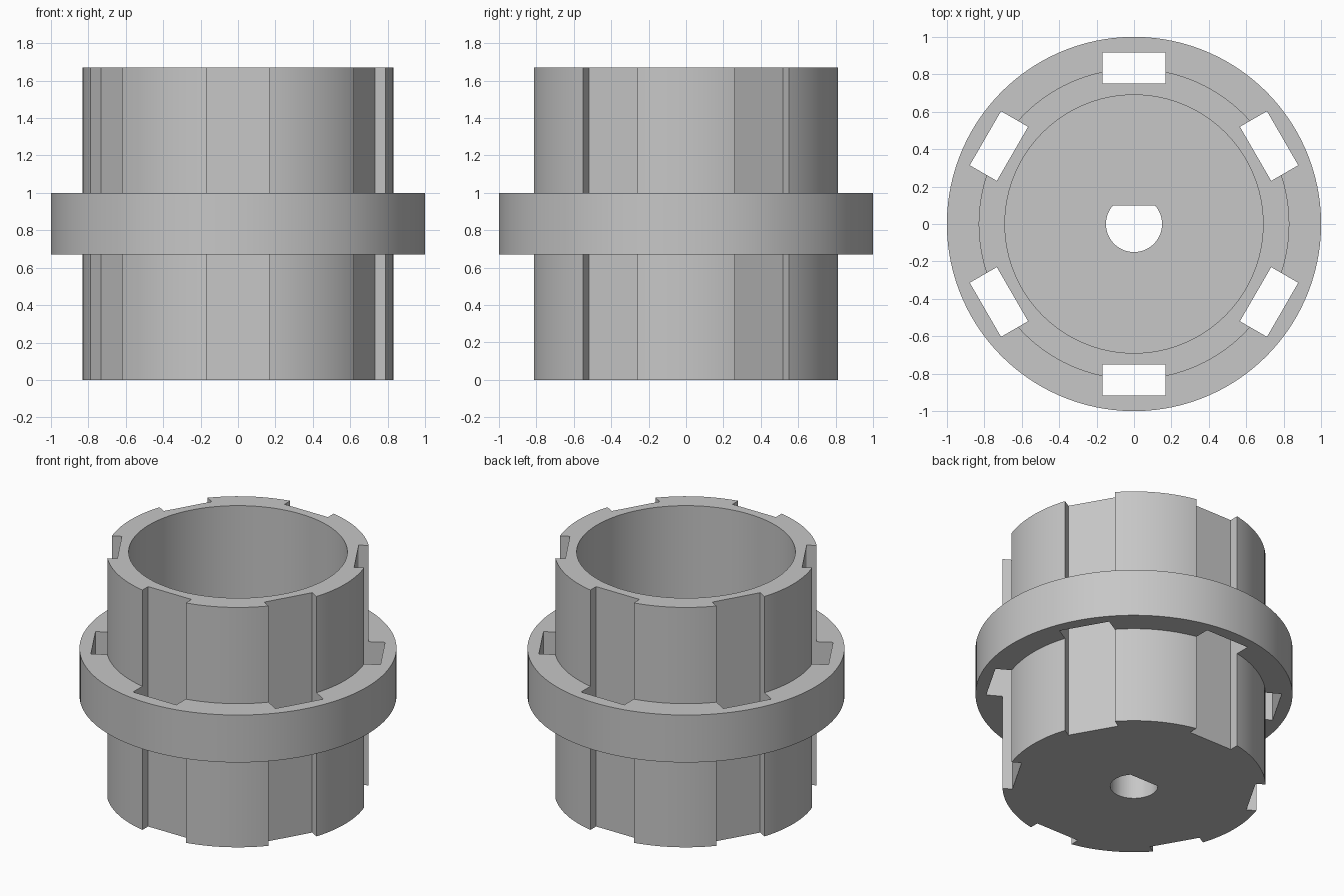
import bpy, bmesh, math
from mathutils import Matrix

default_cube = bpy.data.objects.get("Cube")
if default_cube:
    bpy.data.objects.remove(default_cube)

SEGMENTS = 120
HEIGHT = 1.67
FLANGE_BOTTOM, FLANGE_TOP = 0.67, 1.0
DRUM_RADIUS, FLANGE_RADIUS, BORE_RADIUS = 0.83, 1.0, 0.69
FLOOR = 0.5

grey = bpy.data.materials.new("plain grey")
grey.use_nodes = True
colour = (0.57, 0.57, 0.57, 1)
grey.diffuse_color = colour
grey.node_tree.nodes["Principled BSDF"].inputs["Base Color"].default_value = colour


def make_object(name, bm):
    bmesh.ops.recalc_face_normals(bm, faces=bm.faces)
    mesh = bpy.data.meshes.new(name)
    bm.to_mesh(mesh)
    bm.free()
    mesh.materials.append(grey)
    obj = bpy.data.objects.new(name, mesh)
    bpy.context.collection.objects.link(obj)
    return obj


def prism(outline, bottom, top):
    """Closed solid from a flat outline."""
    bm = bmesh.new()
    face = bm.faces.new([bm.verts.new((x, y, bottom)) for x, y in outline])
    moved = bmesh.ops.extrude_face_region(bm, geom=[face])["geom"]
    bmesh.ops.translate(bm, vec=(0, 0, top - bottom),
                        verts=[v for v in moved if isinstance(v, bmesh.types.BMVert)])
    return bm


# Flanged drum with a round bore, revolved from its half section
section = [(0, 0), (DRUM_RADIUS, 0), (DRUM_RADIUS, FLANGE_BOTTOM),
           (FLANGE_RADIUS, FLANGE_BOTTOM), (FLANGE_RADIUS, FLANGE_TOP),
           (DRUM_RADIUS, FLANGE_TOP), (DRUM_RADIUS, HEIGHT),
           (BORE_RADIUS, HEIGHT), (BORE_RADIUS, FLOOR), (0, FLOOR)]
bm = bmesh.new()
verts = [bm.verts.new((r, 0, z)) for r, z in section]
edges = [bm.edges.new(pair) for pair in zip(verts, verts[1:])]
bmesh.ops.spin(bm, geom=verts + edges, cent=(0, 0, 0), axis=(0, 0, 1),
               angle=math.tau, steps=SEGMENTS)
bmesh.ops.remove_doubles(bm, verts=bm.verts, dist=0.0005)
hub = make_object("flanged_hub", bm)

# Six rectangular keyways running the full height
cutters = []
for i in range(6):
    bm = prism([(-0.167, 0.75), (0.167, 0.75), (0.167, 0.917), (-0.167, 0.917)],
               -0.1, HEIGHT + 0.1)
    bm.transform(Matrix.Rotation(i * math.tau / 6, 4, "Z"))
    cutters.append(make_object("keyway_cutter", bm))

# D-shaped shaft hole with its flat towards the back
radius, flat = 0.15, 0.1
start = math.pi - math.asin(flat / radius)
sweep = math.pi + 2 * math.asin(flat / radius)
arc = [start + sweep * i / 48 for i in range(49)]
cutters.append(make_object("shaft_hole_cutter", prism(
    [(radius * math.cos(a), radius * math.sin(a)) for a in arc], -0.1, FLOOR + 0.1)))

# Cut, then bake the result and discard the cutters
for cutter in cutters:
    cutter.hide_render = True
    cut = hub.modifiers.new("cut", "BOOLEAN")
    cut.operation = "DIFFERENCE"
    cut.solver = "EXACT"
    cut.object = cutter
bpy.context.view_layer.update()
graph = bpy.context.evaluated_depsgraph_get()
hub.modifiers.update() if hasattr(hub.modifiers, "update") else None
baked = bpy.data.meshes.new_from_object(hub.evaluated_get(graph))
hub.modifiers.clear()
hub.data = baked
baked.name = "flanged_hub"
for cutter in cutters:
    bpy.data.objects.remove(cutter)

# Smooth round walls, crisp edges
bpy.ops.object.select_all(action="DESELECT")
hub.select_set(True)
bpy.context.view_layer.objects.active = hub
bpy.ops.object.shade_smooth_by_angle(angle=math.radians(20))
